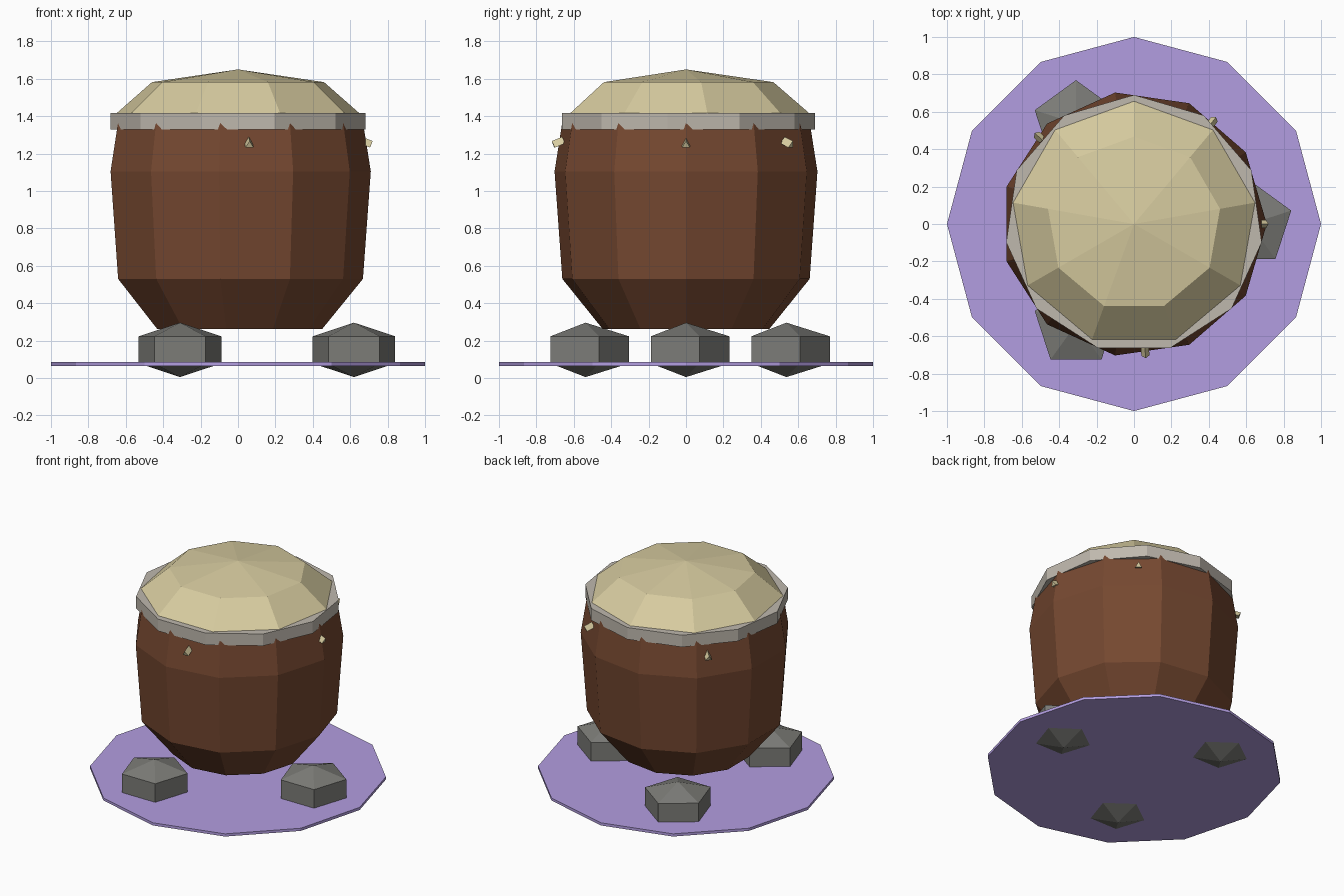
import bpy, bmesh
from math import cos, sin, radians, pi
from mathutils import Matrix

if "Cube" in bpy.data.objects:
    bpy.data.objects.remove(bpy.data.objects["Cube"])


def material(name, rgb):
    m = bpy.data.materials.new(name)
    m.diffuse_color = (*rgb, 1)
    m.use_nodes = True
    m.node_tree.nodes["Principled BSDF"].inputs["Base Color"].default_value = m.diffuse_color
    return m


BROWN = material("brown_wood", (0.18, 0.065, 0.03))
CREAM = material("cream_hide", (0.68, 0.60, 0.35))
LINEN = material("pale_band", (0.52, 0.48, 0.42))
STONE = material("grey_stone", (0.2, 0.2, 0.185))
PURPLE = material("purple_disc", (0.45, 0.34, 0.75))


def lathe(name, sides, profile, mat, start=0.0, matrix=Matrix()):
    """Faceted solid from (radius, z) points; radius 0 makes a tip, open ends are capped."""
    bm = bmesh.new()
    rings = []
    for r, z in profile:
        if r == 0:
            rings.append([bm.verts.new((0, 0, z))] * sides)
        else:
            angles = [radians(start) + 2 * pi * i / sides for i in range(sides)]
            rings.append([bm.verts.new((r * cos(a), r * sin(a), z)) for a in angles])
    for low, high in zip(rings, rings[1:]):
        for i in range(sides):
            j = (i + 1) % sides
            bm.faces.new(dict.fromkeys((low[i], low[j], high[j], high[i])))
    for ring, (r, z) in ((rings[0], profile[0]), (rings[-1], profile[-1])):
        if r:
            bm.faces.new(ring)
    bmesh.ops.recalc_face_normals(bm, faces=bm.faces)
    mesh = bpy.data.meshes.new(name)
    bm.to_mesh(mesh)
    bm.free()
    mesh.materials.append(mat)
    ob = bpy.data.objects.new(name, mesh)
    ob.matrix_world = matrix
    bpy.context.collection.objects.link(ob)
    return ob


# Flat base disc
lathe("base_disc", 12, [(1, 0.065), (1, 0.085)], PURPLE)

# Three pointed foot stones
for k in range(3):
    a = radians(120 * k)
    lathe(f"foot_stone_{k + 1}", 5,
          [(0, 0.005), (0.232, 0.078), (0.232, 0.223), (0, 0.296)], STONE, 18,
          Matrix.Translation((0.62 * cos(a), 0.62 * sin(a), 0)))

# Barrel body, its upper corners just poking through the band
lathe("drum_body", 11, [(0.45, 0.262), (0.668, 0.53), (0.71, 1.105), (0.663, 1.40)], BROWN)

# Band around the rim
lathe("rim_band", 11, [(0.69, 1.33), (0.69, 1.418)], LINEN, 90)

# Domed drum skin
lathe("drum_skin", 9, [(0.66, 1.415), (0.467, 1.582), (0, 1.65)], CREAM, 90)

# Small triangular pegs, spaced by the golden angle and drooping outward
for k in range(4):
    a = radians(137.5 * k)
    place = (Matrix.Translation((0.683 * cos(a), 0.683 * sin(a), 1.255))
             @ Matrix.Rotation(a, 4, 'Z') @ Matrix.Rotation(radians(90 + 22), 4, 'Y'))
    lathe(f"peg_{k + 1}", 3, [(0.025, -0.03), (0.025, 0.03)], CREAM, 180, place)
